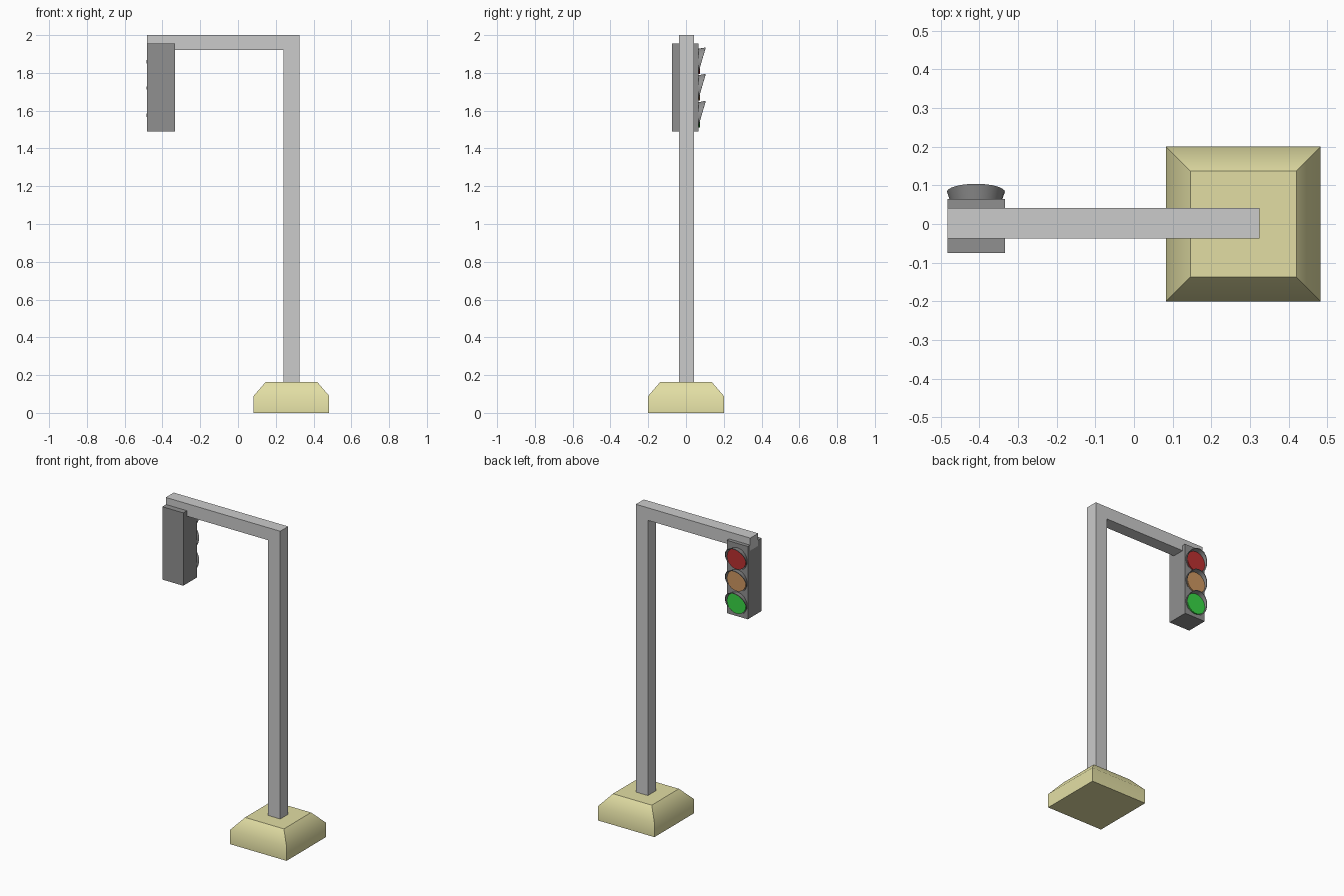
import bpy, bmesh
from math import sin, cos, pi, radians

if "Cube" in bpy.data.objects:
    bpy.data.objects.remove(bpy.data.objects["Cube"])


def material(name, rgb):
    m = bpy.data.materials.new(name)
    m.diffuse_color = (*rgb, 1)
    m.use_nodes = True
    m.node_tree.nodes["Principled BSDF"].inputs["Base Color"].default_value = m.diffuse_color
    return m


def add_object(name, bm, mat=None, angle=30):
    bmesh.ops.recalc_face_normals(bm, faces=bm.faces)
    me = bpy.data.meshes.new(name)
    bm.to_mesh(me)
    bm.free()
    ob = bpy.data.objects.new(name, me)
    bpy.context.collection.objects.link(ob)
    if mat:
        me.materials.append(mat)
    bpy.ops.object.select_all(action='DESELECT')
    ob.select_set(True)
    bpy.context.view_layer.objects.active = ob
    bpy.ops.object.shade_smooth_by_angle(angle=radians(angle))
    return ob


def loft(name, rings, mat=None, closed=False, angle=30):
    """Skin a list of point rings; cap the ends or join last to first."""
    bm = bmesh.new()
    loops = [[bm.verts.new(p) for p in r] for r in rings]
    n = len(loops[0])
    pairs = list(zip(loops, loops[1:]))
    if closed:
        pairs.append((loops[-1], loops[0]))
    else:
        bm.faces.new(loops[0])
        bm.faces.new(loops[-1])
    for a, b in pairs:
        for i in range(n):
            j = (i + 1) % n
            bm.faces.new((a[i], a[j], b[j], b[i]))
    return add_object(name, bm, mat, angle)


def rect(x0, x1, y0, y1, z):
    return [(x0, y0, z), (x1, y0, z), (x1, y1, z), (x0, y1, z)]


def box(name, x, y, z, mat=None):
    return loft(name, [rect(*x, *y, z[0]), rect(*x, *y, z[1])], mat)


def ring(cx, cz, r, y, tilt=0.0, n=32):
    """Circle facing +y whose top leans forward by tilt."""
    return [(cx + r * cos(2 * pi * i / n), y + tilt * sin(2 * pi * i / n),
             cz + r * sin(2 * pi * i / n)) for i in range(n)]


yellow = material("base_yellow", (0.76, 0.73, 0.37))
dark = material("housing_dark", (0.28, 0.28, 0.28))
grey = material("pole_grey", (0.63, 0.63, 0.62))

# Chamfered footing with softly shaded sides
cx = 0.283
loft("base", [rect(cx - h, cx + h, -h, h, z)
              for h, z in ((0.2, 0), (0.2, 0.09), (0.137, 0.163))],
     yellow, angle=45)

# Pole and arm as one L-shaped profile extruded in depth
outline = [(0.24, 0.163), (0.325, 0.163), (0.325, 2.0),
           (-0.483, 2.0), (-0.483, 1.92), (0.24, 1.92)]
loft("pole_and_arm", [[(x, y, z) for x, z in outline]
                      for y in (-0.038, 0.042)], grey)

# Signal housing hung under the arm end
box("signal_housing", (-0.482, -0.334), (-0.075, 0.065), (1.49, 1.955), dark)

# Lamps: tilted hood around an upright coloured lens
lx = -0.409
for name, z, rgb in (("red", 1.86, (0.5, 0.03, 0.03)),
                     ("amber", 1.72, (0.62, 0.31, 0.12)),
                     ("green", 1.577, (0.04, 0.68, 0.06))):
    loft(name + "_hood", [ring(lx, z, 0.066, 0.058),
                          ring(lx, z, 0.075, 0.083, 0.021),
                          ring(lx, z, 0.071, 0.083, 0.021),
                          ring(lx, z, 0.062, 0.058)], dark, closed=True)
    loft(name + "_lens", [ring(lx, z, 0.064, 0.058),
                          ring(lx, z, 0.066, 0.075)],
         material(name + "_light", rgb))
